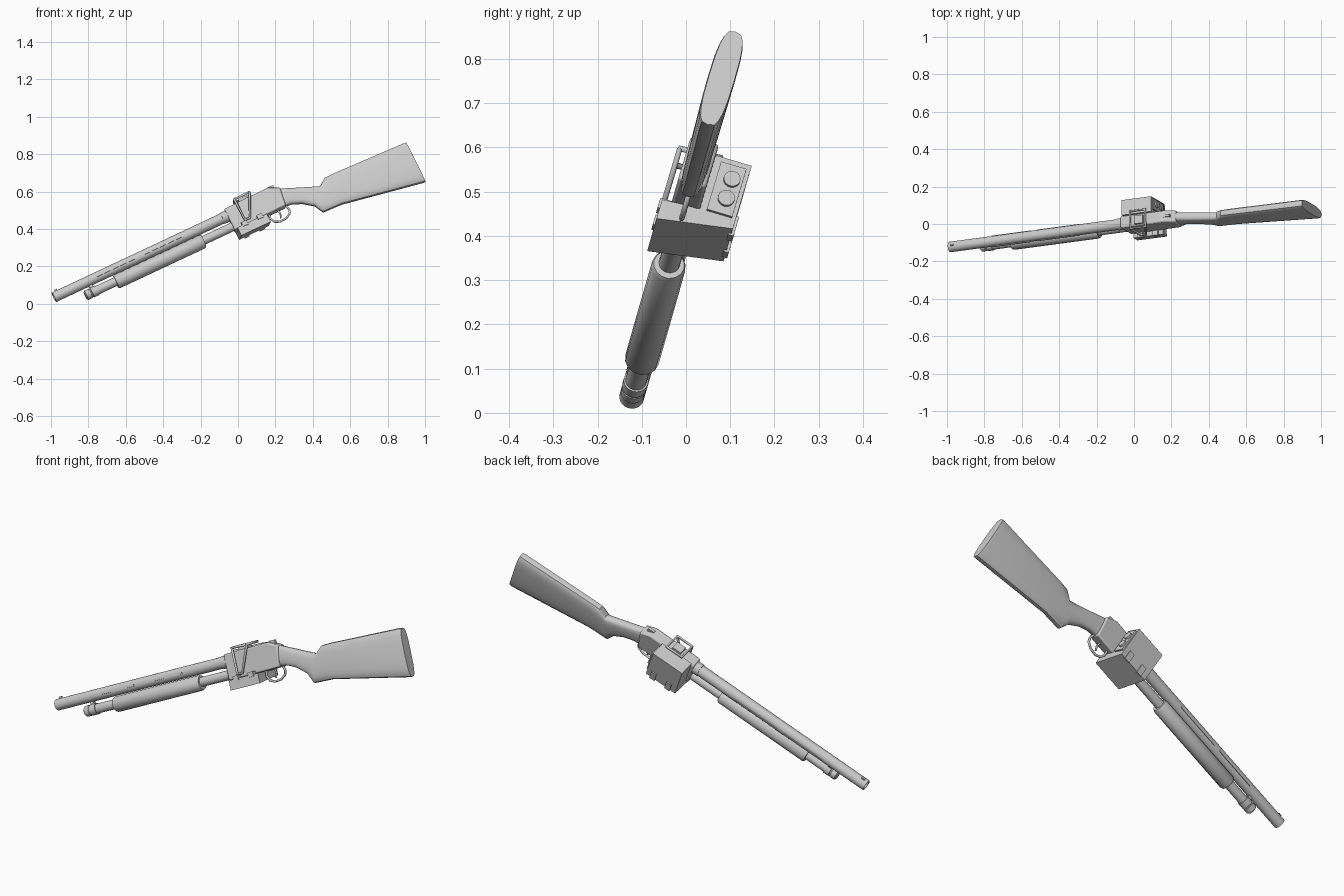
import bpy, bmesh, math
from mathutils import Vector, Matrix

if "Cube" in bpy.data.objects:
    bpy.data.objects.remove(bpy.data.objects["Cube"])

# Gun frame: x runs from muzzle to butt, y sideways, z up; then tilted into the world
U = Vector((0.899, 0.120, 0.421)).normalized()
V = Vector((-0.44, 0.258, 0.86))
V = (V - U * V.dot(U)).normalized()
W = V.cross(U)
PLACE = Matrix.Translation((-0.984, -0.123, 0.035)) @ Matrix((U, W, V)).transposed().to_4x4()


def finish(name, bm, smooth=True, bevel=0):
    bmesh.ops.recalc_face_normals(bm, faces=bm.faces)
    me = bpy.data.meshes.new(name)
    bm.to_mesh(me)
    bm.free()
    ob = bpy.data.objects.new(name, me)
    bpy.context.collection.objects.link(ob)
    ob.matrix_world = PLACE
    if bevel:
        mod = ob.modifiers.new("bevel", 'BEVEL')
        mod.width, mod.segments = bevel, 2
    if smooth:
        bpy.ops.object.select_all(action='DESELECT')
        ob.select_set(True)
        bpy.context.view_layer.objects.active = ob
        bpy.ops.object.shade_smooth_by_angle(angle=math.radians(35))
    return ob


def loft(name, rings, caps=True, **kw):
    bm = bmesh.new()
    vs = [[bm.verts.new(p) for p in r] for r in rings]
    n = len(vs[0])
    for a, b in zip(vs, vs[1:]):
        for i in range(n):
            bm.faces.new((a[i], a[(i + 1) % n], b[(i + 1) % n], b[i]))
    if caps:
        bm.faces.new(vs[0])
        bm.faces.new(vs[-1])
    return finish(name, bm, **kw)


def turned(name, prof, y=0, z=0, n=20):
    """Turn (x, radius) pairs around an axis along the gun."""
    return loft(name, [[(x, y + r * math.cos(2 * math.pi * i / n), z + r * math.sin(2 * math.pi * i / n))
                        for i in range(n)] for x, r in prof])


def box(name, x, y, z, bevel=0):
    return loft(name, [[(a, y[0], z[0]), (a, y[1], z[0]), (a, y[1], z[1]), (a, y[0], z[1])] for a in x],
                smooth=False, bevel=bevel)


def side_profile(name, pts, w, bevel=0):
    return loft(name, [[(s, y, t) for s, t in pts] for y in (-w, w)], bevel=bevel)


def rod(name, pts, rad, cyclic=False):
    cu = bpy.data.curves.new(name, 'CURVE')
    cu.dimensions, cu.bevel_depth, cu.bevel_resolution, cu.use_fill_caps = '3D', rad, 1, True
    sp = cu.splines.new('POLY')
    sp.points.add(len(pts) - 1)
    for p, q in zip(sp.points, pts):
        p.co = (*q, 1)
    sp.use_cyclic_u = cyclic
    ob = bpy.data.objects.new(name, cu)
    bpy.context.collection.objects.link(ob)
    ob.matrix_world = PLACE


# Barrel with hollow muzzle, front bead
turned("barrel", [(0.12, 0.019), (0, 0.019), (0, 0.028), (1.05, 0.029)])
box("front_sight", (0.018, 0.035), (-0.004, 0.004), (0.025, 0.036))

# Long ribbed strips on both sides of the barrel
for side in (-1, 1):
    y = sorted((side * 0.022, side * 0.031))
    for k, (a, b) in enumerate(((0.25, 0.48), (0.52, 0.77))):
        box(f"barrel_strip_{k}_{side}", (a, b), y, (-0.006, 0.004))

# Magazine tube, cap, sliding fore-end and barrel clamp
MZ = -0.066
turned("magazine_tube", [(0.18, 0.024), (1.05, 0.024)], z=MZ)
turned("magazine_cap", [(0.155, 0.022), (0.16, 0.027), (0.185, 0.027), (0.187, 0.025), (0.192, 0.025),
                        (0.194, 0.028), (0.225, 0.028)], z=MZ)
turned("fore_end", [(0.335, 0.034), (0.345, 0.039), (0.845, 0.039), (0.855, 0.035)], z=MZ - 0.003, n=14)
box("barrel_clamp", (0.195, 0.215), (-0.009, 0.009), (-0.05, -0.02))

# Receiver, barrel collar, safety
side_profile("receiver", [(1.03, 0.036), (1.24, 0.04), (1.295, 0.041), (1.35, 0.014), (1.335, -0.09), (1.03, -0.095)],
             0.033, bevel=0.007)
turned("barrel_collar", [(1.0, 0.032), (1.04, 0.032)])
box("safety_catch", (1.29, 1.325), (-0.007, 0.007), (0.025, 0.047))

# Stock: slanted stations of (top x, top z, bottom x, bottom z, half width)
stations = [(1.31, 0.031, 1.31, -0.086, 0.027), (1.37, 0.004, 1.37, -0.092, 0.026),
            (1.465, -0.036, 1.42, -0.113, 0.026), (1.55, -0.07, 1.475, -0.155, 0.026),
            (1.591, -0.037, 1.50, -0.207, 0.027), (1.64, -0.036, 1.61, -0.211, 0.028),
            (2.055, -0.049, 2.053, -0.294, 0.031), (2.068, -0.051, 2.066, -0.294, 0.029)]
rings = []
for tx, tz, bx, bz, hw in stations:
    top, bot = Vector((tx, 0, tz)), Vector((bx, 0, bz))
    ring = []
    for i in range(20):
        c, s = math.cos(i * math.pi / 10), math.sin(i * math.pi / 10)
        e = lambda q, p: math.copysign(abs(q) ** p, q)
        p = (top + bot) / 2 + (top - bot) / 2 * e(s, 0.7)
        p.y = hw * e(c, 0.6)
        ring.append(p)
    rings.append(ring)
loft("stock", rings)

# Trigger guard and trigger
rod("trigger_guard", [(1.235, 0, -0.085), (1.232, 0, -0.115), (1.245, 0, -0.14), (1.272, 0, -0.152),
                      (1.31, 0, -0.149), (1.338, 0, -0.132), (1.345, 0, -0.112), (1.338, 0, -0.088)], 0.006)
rod("trigger", [(1.285, 0, -0.085), (1.292, 0, -0.112), (1.283, 0, -0.135)], 0.005)

# Shell carrier wrapped under the receiver and up one side
section = [(-0.055, -0.145), (0.117, -0.115), (0.117, 0.05), (0.033, 0.05), (0.033, -0.09), (-0.055, -0.095)]
loft("carrier_body", [[(x, y, z) for y, z in section] for x in (1.045, 1.22)], smooth=False)
box("carrier_rear_plate", (1.21, 1.228), (0.048, 0.108), (-0.09, 0.035))
for k, z in enumerate((-0.002, -0.052)):
    turned(f"shell_end_{k}", [(1.2, 0.019), (1.236, 0.019)], y=0.083, z=z)
for k, x in enumerate((1.075, 1.165)):
    box(f"carrier_latch_{k}", (x, x + 0.03), (0.11, 0.123), (-0.12, -0.07))
    box(f"carrier_side_tab_{k}", (x, x + 0.03), (-0.06, -0.03), (-0.105, -0.08))

# Tapered wire bracket over the top of the receiver
rod("bracket_top", [(1.1, -0.05, 0.055), (1.19, -0.05, 0.055), (1.19, 0.045, 0.062), (1.1, 0.045, 0.062)], 0.007, True)
rod("bracket_side", [(1.1, -0.05, 0.055), (1.1, -0.05, -0.075), (1.13, -0.05, -0.075), (1.19, -0.05, 0.055)], 0.007)
box("bracket_pad", (1.12, 1.17), (-0.025, 0.02), (0.03, 0.052))
